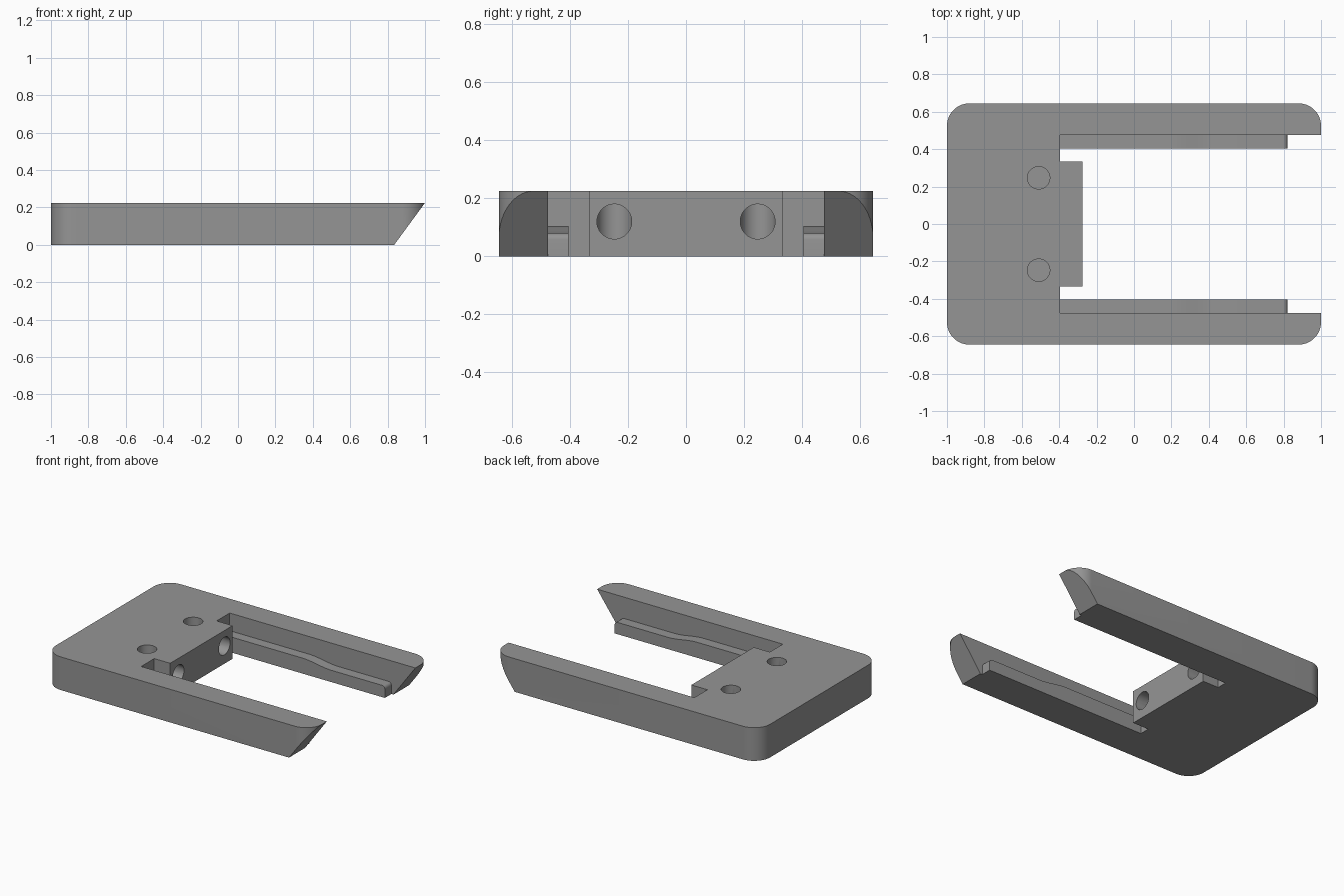
import bpy, bmesh, math
from mathutils import Vector, Matrix

if "Cube" in bpy.data.objects:
    bpy.data.objects.remove(bpy.data.objects["Cube"])

grey = bpy.data.materials.new("mid grey")
grey.diffuse_color = (0.30, 0.30, 0.30, 1)
grey.use_nodes = True
grey.node_tree.nodes["Principled BSDF"].inputs["Base Color"].default_value = grey.diffuse_color

H = 0.225      # plate thickness
W = 0.645      # half width
R = 0.12       # corner radius


def prism(name, points, offset):
    """Extrude a planar outline along an offset vector."""
    bm = bmesh.new()
    face = bm.faces.new([bm.verts.new(p) for p in points])
    ext = bmesh.ops.extrude_face_region(bm, geom=[face])
    moved = [g for g in ext["geom"] if isinstance(g, bmesh.types.BMVert)]
    bmesh.ops.translate(bm, verts=moved, vec=offset)
    bmesh.ops.recalc_face_normals(bm, faces=bm.faces)
    return finish(name, bm)


def finish(name, bm):
    mesh = bpy.data.meshes.new(name)
    bm.to_mesh(mesh)
    bm.free()
    mesh.materials.append(grey)
    obj = bpy.data.objects.new(name, mesh)
    bpy.context.collection.objects.link(obj)
    return obj


def corner(cx, cy, start):
    """Quarter circle of the outline."""
    return [(cx + R * math.cos(math.radians(start + a)),
             cy + R * math.sin(math.radians(start + a)), 0)
            for a in range(0, 91, 6)]


def smooth(obj):
    bpy.ops.object.select_all(action='DESELECT')
    obj.select_set(True)
    bpy.context.view_layer.objects.active = obj
    bpy.ops.object.shade_smooth_by_angle(angle=math.radians(30))


# U-shaped plate with rounded corners and a tongue in the opening
outline = corner(-1 + R, -W + R, 180) + corner(1 - R, -W + R, 270)
outline += [(1, -0.475, 0), (-0.395, -0.475, 0), (-0.395, -0.335, 0), (-0.275, -0.335, 0),
            (-0.275, 0.335, 0), (-0.395, 0.335, 0), (-0.395, 0.475, 0), (1, 0.475, 0)]
outline += corner(1 - R, W - R, 0) + corner(-1 + R, W - R, 90)
plate = prism("plate", outline, (0, 0, H))

# Slanted arm tips
bm = bmesh.new()
bm.from_mesh(plate.data)
cut = bmesh.ops.bisect_plane(bm, geom=bm.verts[:] + bm.edges[:] + bm.faces[:], dist=1e-5,
                             plane_co=(0.835, 0, 0), plane_no=(H, 0, -0.165), clear_outer=True)
edges = [e for e in cut["geom_cut"] if isinstance(e, bmesh.types.BMEdge)]
edges += [e for e in bm.edges if e.is_boundary and e not in edges]
bmesh.ops.holes_fill(bm, edges=edges, sides=0)
bmesh.ops.recalc_face_normals(bm, faces=bm.faces)
bm.to_mesh(plate.data)
bm.free()

# Holes from above that meet holes from the tongue face
def drill(name, length, matrix):
    bm = bmesh.new()
    bmesh.ops.create_cone(bm, cap_ends=True, segments=48, radius1=0.06, radius2=0.06,
                          depth=length, matrix=matrix)
    cutter = finish(name, bm)
    cutter.hide_render = True
    mod = plate.modifiers.new(name, 'BOOLEAN')
    mod.operation = 'DIFFERENCE'
    mod.solver = 'EXACT'
    mod.object = cutter
    return cutter


cutters = []
for side in (-1, 1):
    y = 0.247 * side
    cutters.append(drill("upright_drill", 0.25, Matrix.Translation((-0.51, y, 0.056 + 0.125))))
    cutters.append(drill("level_drill", 0.31, Matrix.Translation((-0.51 + 0.155, y, 0.12))
                         @ Matrix.Rotation(math.pi / 2, 4, 'Y')))
bpy.context.view_layer.update()
bpy.context.view_layer.objects.active = plate
for mod in list(plate.modifiers):
    bpy.ops.object.modifier_apply(modifier=mod.name)
for c in cutters:
    bpy.data.objects.remove(c)
smooth(plate)

# Rails along the inside of each arm: high at the back, eased step, rounded end
profile = [(-0.395, 0), (0.82, 0), (0.82, 0.058)]
profile += [(0.798 + 0.022 * math.cos(a * math.pi / 12), 0.058 + 0.022 * math.sin(a * math.pi / 12))
            for a in range(1, 7)]
for i in range(13):
    t = i / 12
    profile.append((0.42 - 0.22 * t, 0.08 + 0.025 * (3 * t * t - 2 * t ** 3)))
profile.append((-0.395, 0.105))
for name, y in (("front_rail", -0.475), ("back_rail", 0.405)):
    smooth(prism(name, [(x, y, z) for x, z in profile], (0, 0.07, 0)))
